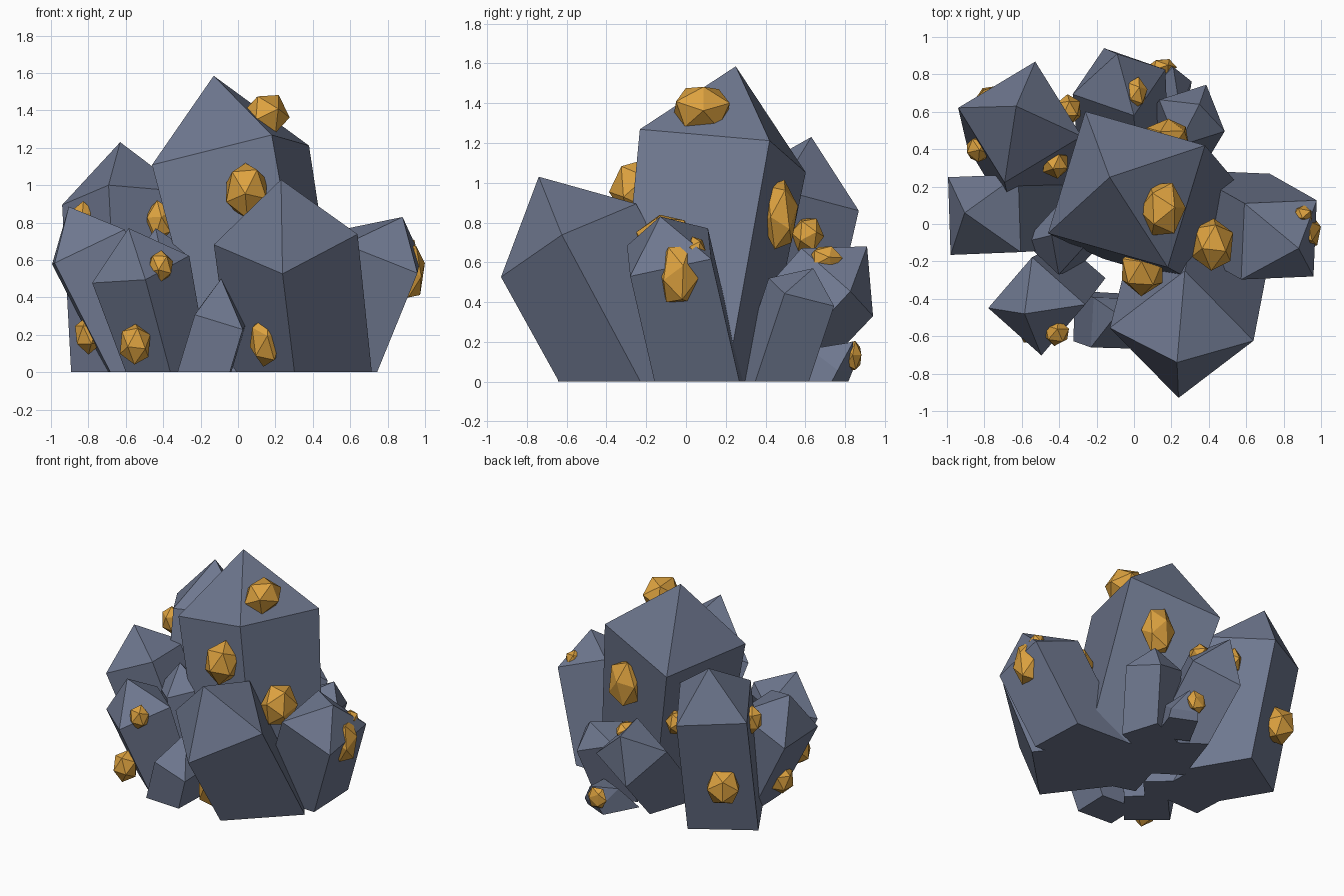
import bpy, bmesh, random
from mathutils import Vector, Matrix, Euler

if "Cube" in bpy.data.objects:
    bpy.data.objects.remove(bpy.data.objects["Cube"])

random.seed(7)


def material(name, rgb):
    m = bpy.data.materials.new(name)
    m.diffuse_color = (*rgb, 1)
    m.use_nodes = True
    m.node_tree.nodes["Principled BSDF"].inputs["Base Color"].default_value = m.diffuse_color
    return m


SLATE = material("slate stone", (0.16, 0.19, 0.28))
GOLD = material("gold ore", (0.72, 0.36, 0.05))


def finish(bm, name, mat):
    bmesh.ops.recalc_face_normals(bm, faces=bm.faces)
    me = bpy.data.meshes.new(name)
    bm.to_mesh(me)
    bm.free()
    me.materials.append(mat)
    bpy.context.collection.objects.link(bpy.data.objects.new(name, me))


def crystal(name, base, shoulder, apex, corner, sides=4, taper=0.9):
    """Tilted pointed prism: regular shoulder ring around the axis, cut flat at z = 0."""
    base, shoulder, apex, corner = (Vector((*base, 0)), Vector(shoulder),
                                    Vector(apex), Vector(corner))
    axis = (shoulder - base).normalized()
    arm = corner - shoulder
    size = arm.length
    arm = (arm - axis * arm.dot(axis)).normalized() * size
    bm = bmesh.new()
    top, low = [], []
    for i in range(sides):
        off = Matrix.Rotation(i * 6.283185 / sides, 3, axis) @ arm
        p, q = shoulder + off, base + off * taper
        t = p.z / (p.z - q.z)
        top.append(bm.verts.new(p))
        low.append(bm.verts.new(p + (q - p) * t))
    tip = bm.verts.new(apex)
    for i in range(sides):
        j = (i + 1) % sides
        bm.faces.new((low[i], low[j], top[j], top[i]))
        bm.faces.new((top[i], top[j], tip))
    bm.faces.new(low[::-1])
    finish(bm, name, SLATE)


def nugget(name, centre, radii):
    """Randomly turned icosahedron stretched to the given half sizes."""
    bm = bmesh.new()
    bmesh.ops.create_icosphere(bm, subdivisions=1, radius=1.06)
    turn = Euler([random.uniform(0, 6.28) for _ in range(3)]).to_matrix()
    for v in bm.verts:
        p = turn @ v.co
        v.co = Vector(centre) + Vector([p[k] * radii[k] for k in range(3)])
    finish(bm, name, GOLD)


# Large crystals
crystal("main_crystal", (0.20, 0.01), (-0.04, 0.185, 1.16), (-0.13, 0.25, 1.585),
        (-0.46, -0.05, 1.11), taper=0.85)
crystal("front_right_crystal", (0.34, -0.21), (0.255, -0.59, 0.71), (0.23, -0.74, 1.03),
        (-0.13, -0.56, 0.69), taper=0.97)
crystal("right_crystal", (0.51, 0.065), (0.775, -0.085, 0.65), (0.88, -0.13, 0.83),
        (0.97, 0.13, 0.60), taper=1.0)
crystal("back_left_crystal", (-0.56, 0.33), (-0.61, 0.545, 0.93), (-0.63, 0.63, 1.23),
        (-0.94, 0.62, 0.89), taper=1.0)
crystal("left_crystal", (-0.48, 0.05), (-0.80, 0.05, 0.67), (-0.905, 0.06, 0.885),
        (-1.0, 0.25, 0.59), taper=0.9)
crystal("front_left_crystal", (-0.37, -0.31), (-0.52, -0.44, 0.55), (-0.585, -0.48, 0.77),
        (-0.78, -0.45, 0.48), taper=0.8)
crystal("back_crystal", (-0.05, 0.30), (-0.08, 0.76, 0.50), (-0.09, 0.91, 0.68),
        (-0.16, 0.945, 0.335), taper=0.95)

# Small crystals
crystal("small_front_crystal", (-0.18, -0.50), (-0.095, -0.53, 0.28), (-0.09, -0.48, 0.50),
        (-0.23, -0.66, 0.31), taper=1.0)
crystal("small_inner_crystal", (-0.30, -0.06), (-0.41, -0.09, 0.60), (-0.44, -0.06, 0.77),
        (-0.42, 0.09, 0.62), taper=0.95)
crystal("small_back_crystal", (0.22, 0.43), (0.31, 0.58, 0.45), (0.35, 0.64, 0.57),
        (0.39, 0.75, 0.40), taper=1.0)
crystal("tiny_back_crystal", (0.16, 0.66), (0.19, 0.73, 0.11), (0.21, 0.84, 0.20),
        (0.31, 0.77, 0.07), taper=1.2)

# Gold nuggets stuck on the crystal faces
for i, (c, r) in enumerate([
    ((0.15, 0.08, 1.375), (0.12, 0.15, 0.12)),
    ((0.42, -0.11, 0.70), (0.115, 0.14, 0.15)),
    ((0.045, -0.25, 0.97), (0.12, 0.13, 0.15)),
    ((0.92, -0.04, 0.54), (0.08, 0.10, 0.16)),
    ((0.90, 0.05, 0.66), (0.06, 0.05, 0.07)),
    ((-0.55, -0.55, 0.15), (0.085, 0.09, 0.11)),
    ((0.15, -0.53, 0.17), (0.09, 0.10, 0.14)),
    ((-0.415, -0.58, 0.565), (0.07, 0.07, 0.085)),
    ((-0.83, 0.40, 0.81), (0.07, 0.07, 0.10)),
    ((-0.42, 0.32, 0.81), (0.075, 0.075, 0.11)),
    ((-0.80, 0.0, 0.20), (0.075, 0.09, 0.10)),
    ((-0.75, 0.63, 0.37), (0.12, 0.12, 0.13)),
    ((0.18, 0.47, 0.84), (0.12, 0.09, 0.18)),
    ((-0.35, 0.61, 0.74), (0.07, 0.08, 0.09)),
    ((0.01, 0.70, 0.62), (0.06, 0.085, 0.065)),
    ((0.15, 0.84, 0.13), (0.075, 0.045, 0.08)),
], 1):
    nugget(f"gold_nugget_{i}", c, r)
